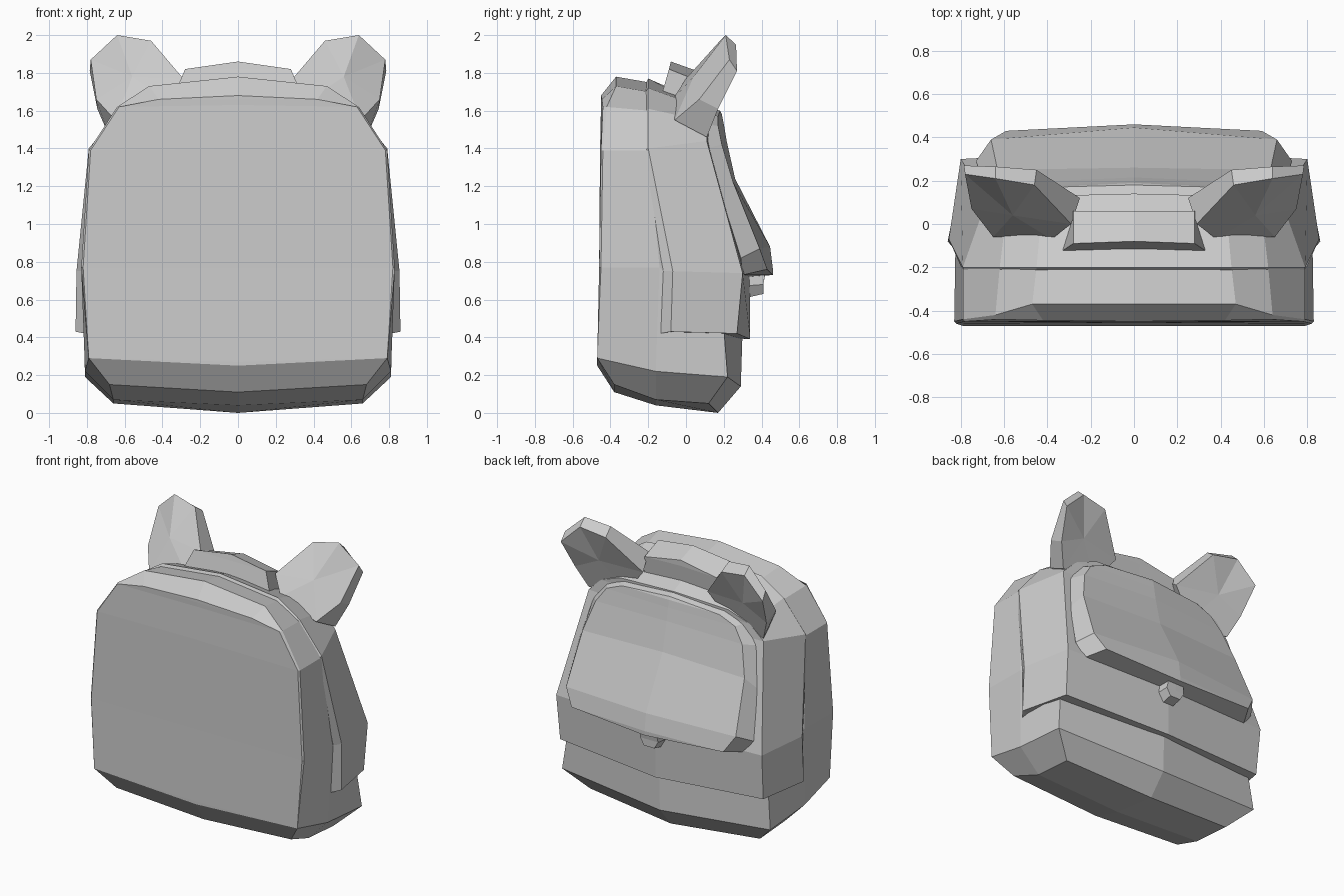
import bpy, bmesh


def finish(name, bm):
    bmesh.ops.remove_doubles(bm, verts=bm.verts[:], dist=0.002)
    bmesh.ops.recalc_face_normals(bm, faces=bm.faces[:])
    me = bpy.data.meshes.new(name)
    bm.to_mesh(me)
    bm.free()
    ob = bpy.data.objects.new(name, me)
    bpy.context.collection.objects.link(ob)
    return ob


def loft_half(name, rings, front, back):
    """Skin right-hand half rings (top centre to bottom centre), cap them onto
    centre columns of (y, z), then mirror across x = 0."""
    bm = bmesh.new()
    first = [rings[0][0]] + [(0, y, z) for y, z in front] + [rings[0][-1]]
    last = [rings[-1][0]] + [(0, y, z) for y, z in back] + [rings[-1][-1]]
    rows = [[bm.verts.new(p) for p in r] for r in [first] + rings + [last]]
    for a, b in zip(rows, rows[1:]):
        for i in range(len(a) - 1):
            bm.faces.new((a[i], a[i + 1], b[i + 1], b[i]))
    bmesh.ops.remove_doubles(bm, verts=bm.verts[:], dist=0.002)
    geom = bm.verts[:] + bm.edges[:] + bm.faces[:]
    new = bmesh.ops.duplicate(bm, geom=geom)["geom"]
    for v in new:
        if isinstance(v, bmesh.types.BMVert):
            v.co.x = -v.co.x
    return finish(name, bm)


def fan_loft(name, front, back, front_mid, back_mid, s):
    """Join two outlines and fan each one to a middle point; s mirrors in x."""
    bm = bmesh.new()
    a, b = ([bm.verts.new((s * x, y, z)) for x, y, z in r] for r in (front, back))
    ca, cb = (bm.verts.new((s * p[0], p[1], p[2])) for p in (front_mid, back_mid))
    for i in range(len(a)):
        j = (i + 1) % len(a)
        bm.faces.new((a[i], a[j], b[j], b[i]))
        bm.faces.new((a[i], a[j], ca))
        bm.faces.new((b[i], b[j], cb))
    return finish(name, bm)


# Main bag body with flat front panel and chamfered rim
loft_half("bag_body", [
    [(0, -.45, 1.68), (.42, -.445, 1.66), (.63, -.44, 1.62), (.78, -.45, 1.39),
     (.82, -.46, .77), (.79, -.47, .29), (0, -.47, .25)],
    [(0, -.37, 1.78), (.47, -.37, 1.73), (.64, -.42, 1.62), (.79, -.44, 1.39),
     (.83, -.45, .77), (.68, -.38, .15), (0, -.38, .11)],
], [(-.45, 1.66), (-.45, 1.63), (-.455, 1.4), (-.46, .77), (-.47, .27)],
    [(-.3, 1.6), (-.3, 1.5), (-.3, 1.3), (-.3, .77), (-.3, .2)])

# Body sides, underside and lower back
loft_half("bag_sides", [
    [(0, -.37, 1.78), (.47, -.37, 1.73), (.64, -.42, 1.62), (.79, -.44, 1.39),
     (.83, -.45, .77), (.79, -.47, .29), (.68, -.38, .15), (0, -.38, .11)],
    [(0, -.2, 1.75), (.45, -.2, 1.70), (.62, -.2, 1.6), (.79, -.2, 1.39),
     (.825, -.14, .77), (.81, -.16, .22), (.66, -.16, .07), (0, -.16, .04)],
    [(0, .05, 1.5), (.4, .05, 1.47), (.55, .05, 1.4), (.66, .05, 1.3),
     (.78, .2, .45), (.81, .22, .19), (.66, .12, .05), (0, .17, 0)],
], [(-.3, 1.6), (-.3, 1.5), (-.3, 1.3), (-.3, .77), (-.3, .3), (-.3, .15)],
    [(.07, 1.47), (.07, 1.4), (.08, 1.3), (.3, .45), (.29, .14), (.23, .07)])

# Wider rear shell that overhangs the body
loft_half("rear_shell", [
    [(0, -.22, 1.73), (.45, -.22, 1.69), (.61, -.23, 1.59), (.78, -.24, 1.38),
     (.825, -.12, .75), (.81, -.14, .42), (0, -.14, .42)],
    [(0, -.2, 1.77), (.45, -.2, 1.72), (.62, -.2, 1.61), (.79, -.2, 1.4),
     (.855, -.07, .75), (.86, -.08, .43), (0, -.08, .42)],
    [(0, .14, 1.62), (.42, .13, 1.6), (.58, .12, 1.54), (.68, .11, 1.44),
     (.8, .3, .74), (.79, .27, .42), (0, .34, .39)],
], [(-.2, 1.68), (-.2, 1.58), (-.2, 1.38), (-.1, .75), (-.12, .44)],
    [(.14, 1.6), (.14, 1.55), (.16, 1.45), (.34, .74), (.34, .4)])

# Raised flap on the back
loft_half("back_flap", [
    [(0, .08, 1.63), (.4, .08, 1.6), (.55, .08, 1.53), (.64, .11, 1.4),
     (.69, .19, 1.14), (.73, .29, .82), (.66, .30, .73), (0, .33, .72)],
    [(0, .18, 1.6), (.38, .17, 1.57), (.5, .17, 1.52), (.57, .19, 1.42),
     (.63, .25, 1.22), (.66, .39, .87), (.59, .43, .76), (0, .46, .73)],
], [(.1, 1.58), (.1, 1.5), (.1, 1.4), (.15, 1.14), (.25, .82), (.28, .74)],
    [(.19, 1.58), (.2, 1.53), (.215, 1.44), (.26, 1.24), (.445, .88), (.46, .76)])

# Carry handle block on top
loft_half("top_handle", [
    [(0, -.08, 1.86), (.28, -.09, 1.82), (.34, -.13, 1.68), (0, -.13, 1.66)],
    [(0, .06, 1.81), (.28, .06, 1.76), (.3, .04, 1.58), (0, .04, 1.58)],
], [(-.09, 1.82), (-.13, 1.68)], [(.06, 1.77), (.04, 1.6)])

# Small pull tab under the flap
loft_half("pull_tab", [
    [(0, .27, .75), (.07, .27, .75), (.08, .28, .67), (.04, .28, .6), (0, .28, .6)],
    [(0, .42, .75), (.06, .42, .75), (.07, .41, .68), (.04, .41, .63), (0, .41, .63)],
], [(.27, .74), (.28, .67), (.28, .61)], [(.42, .74), (.41, .68), (.41, .64)])

# Pair of backswept ears
ear_front = [(.29, 0, 1.77), (.46, .18, 1.97), (.64, .21, 2.0), (.78, .23, 1.87),
             (.75, .07, 1.66), (.65, -.06, 1.55), (.38, -.07, 1.66)]
ear_back = [(.25, .12, 1.68), (.45, .25, 1.92), (.64, .265, 1.95), (.785, .27, 1.81),
            (.745, .17, 1.61), (.68, .11, 1.46), (.4, .08, 1.5)]
for side, s in (("right", 1), ("left", -1)):
    fan_loft("ear_" + side, ear_front, ear_back, (.56, .04, 1.78), (.56, .17, 1.7), s)
